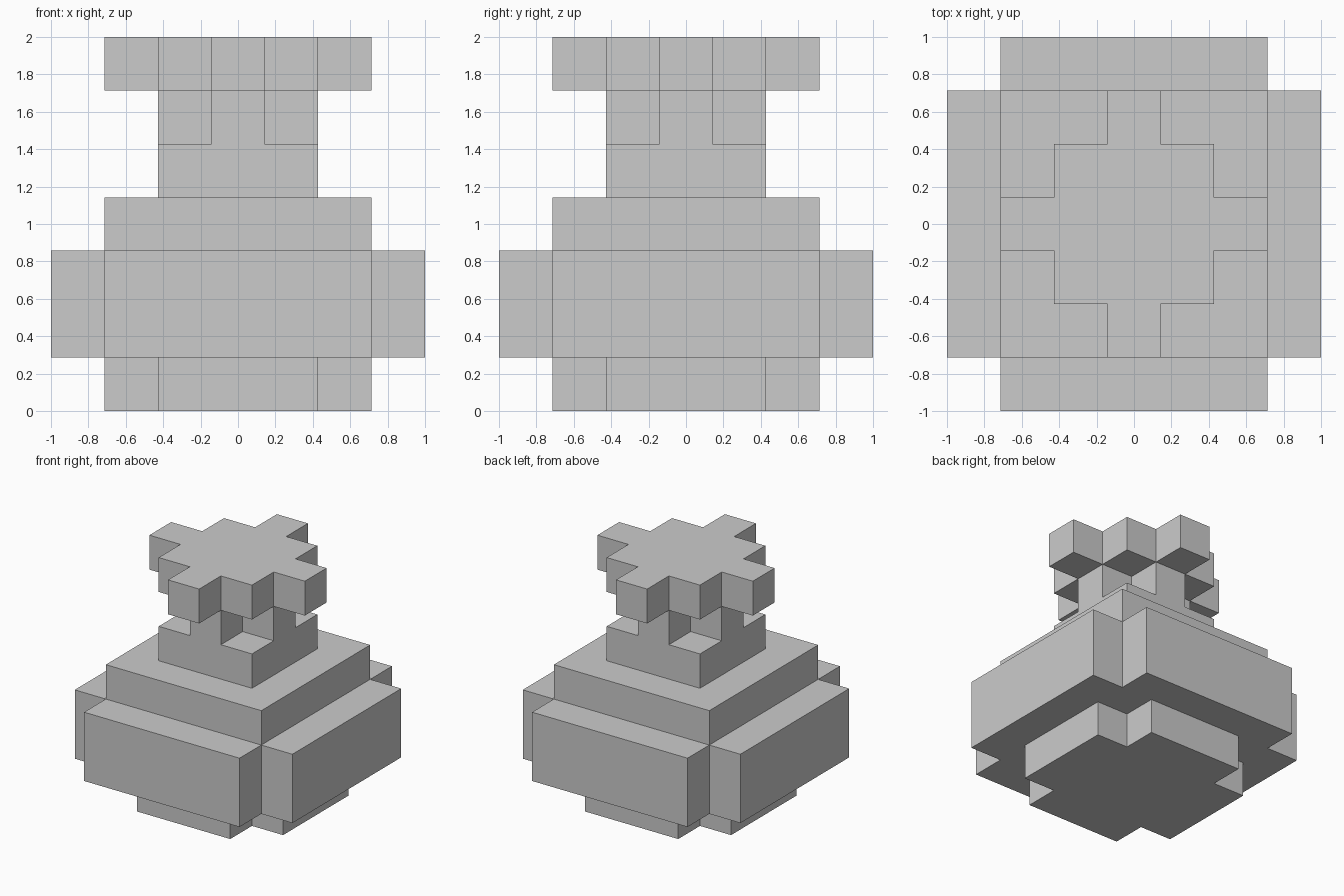
import bpy
import bmesh

if "Cube" in bpy.data.objects:
    bpy.data.objects.remove(bpy.data.objects["Cube"])

U = 2 / 7  # one block of the stepped grid


def square(h):
    return [(h, h)]


def notched(h):
    # square with one block missing at each corner
    return [(h, h - 1), (h - 1, h - 1), (h - 1, h)]


def slab(name, quarter, z0, z1):
    # Rotate the corner outline four times, then extrude it upward
    outline, pts = [], quarter
    for _ in range(4):
        outline += pts
        pts = [(-y, x) for x, y in pts]
    bm = bmesh.new()
    face = bm.faces.new([bm.verts.new((x * U, y * U, z0 * U)) for x, y in outline])
    top = bmesh.ops.extrude_face_region(bm, geom=[face], use_keep_orig=True)
    verts = [v for v in top["geom"] if isinstance(v, bmesh.types.BMVert)]
    bmesh.ops.translate(bm, verts=verts, vec=(0, 0, (z1 - z0) * U))
    bmesh.ops.recalc_face_normals(bm, faces=bm.faces)
    mesh = bpy.data.meshes.new(name)
    bm.to_mesh(mesh)
    bm.free()
    obj = bpy.data.objects.new(name, mesh)
    bpy.context.collection.objects.link(obj)


# Bottle body
slab("base", notched(2.5), 0, 1)
slab("body", notched(3.5), 1, 3)
slab("shoulder", square(2.5), 3, 4)

# Neck
slab("neck_collar", square(1.5), 4, 5)
slab("neck_cross", notched(1.5), 5, 6)

# Flared rim: 3x3 centre with one block out on each side
slab("rim", [(2.5, 0.5), (1.5, 0.5), (1.5, 1.5), (0.5, 1.5), (0.5, 2.5)], 6, 7)
